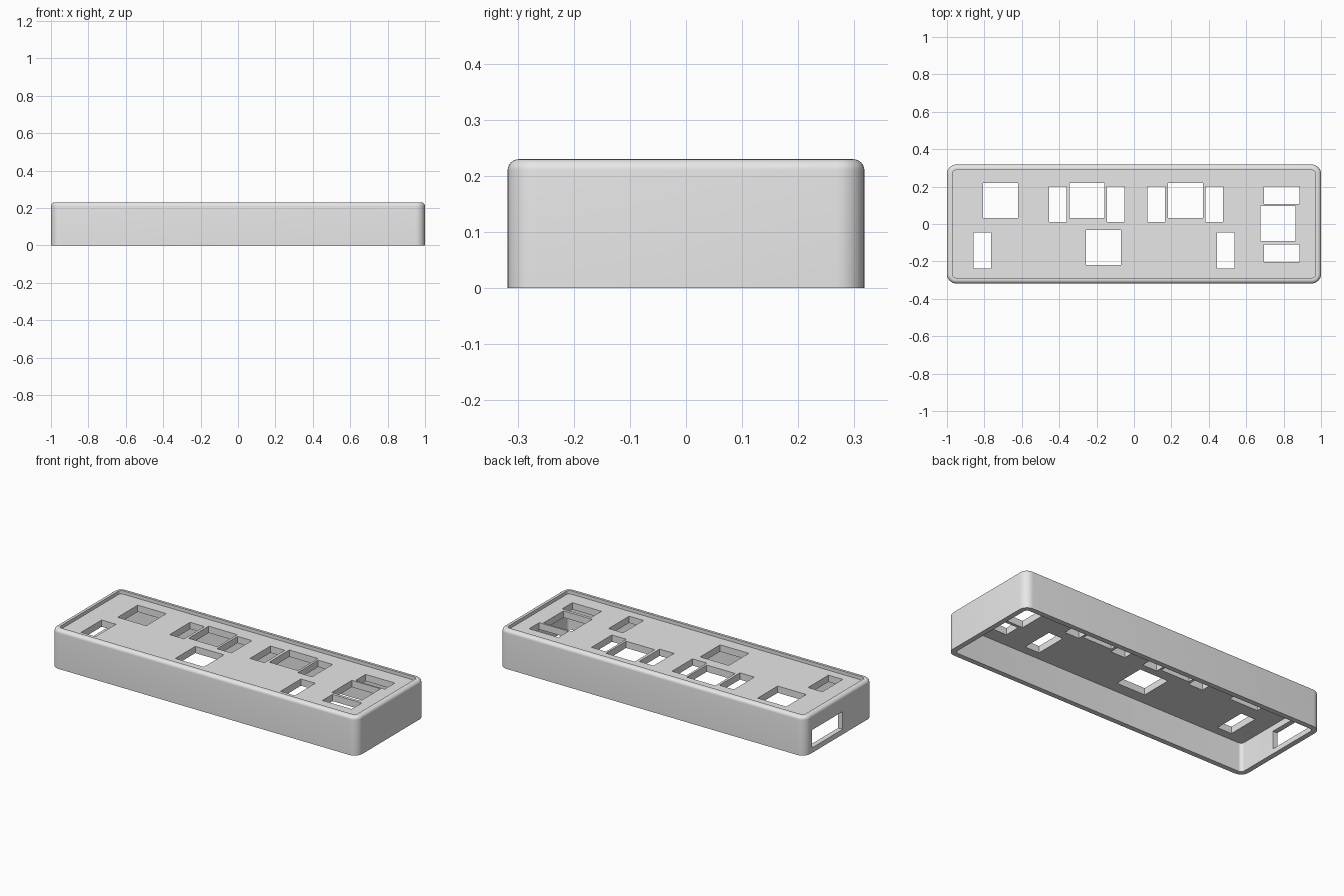
import bpy
import bmesh
from math import cos, sin, pi

cube = bpy.data.objects.get("Cube")
if cube:
    bpy.data.objects.remove(cube, do_unlink=True)

HALF_X, HALF_Y, HEIGHT = 1.0, 0.318, 0.23
WALL, CORNER, FILLET = 0.03, 0.05, 0.02
PLATE_TOP, PLATE_BOTTOM = 0.21, 0.17

grey = bpy.data.materials.new("light grey plastic")
grey.use_nodes = True
grey.diffuse_color = (0.8, 0.8, 0.8, 1)
grey.node_tree.nodes["Principled BSDF"].inputs["Base Color"].default_value = (0.8, 0.8, 0.8, 1)


def make_object(name, bm):
    bmesh.ops.recalc_face_normals(bm, faces=bm.faces)
    mesh = bpy.data.meshes.new(name)
    bm.to_mesh(mesh)
    bm.free()
    mesh.materials.append(grey)
    obj = bpy.data.objects.new(name, mesh)
    bpy.context.collection.objects.link(obj)
    return obj


def rounded_loop(bm, inset, z, segments=8):
    """Ring of vertices around a rounded rectangle."""
    r = CORNER - inset
    cx, cy = HALF_X - CORNER, HALF_Y - CORNER
    ring = []
    for quarter, (sx, sy) in enumerate([(1, 1), (-1, 1), (-1, -1), (1, -1)]):
        for i in range(segments + 1):
            a = (quarter + i / segments) * pi / 2
            ring.append(bm.verts.new((sx * cx + r * cos(a), sy * cy + r * sin(a), z)))
    return ring


def add_box(bm, x0, x1, y0, y1, z0, z1):
    verts = bmesh.ops.create_cube(bm, size=1)["verts"]
    for v in verts:
        v.co.x = x1 if v.co.x > 0 else x0
        v.co.y = y1 if v.co.y > 0 else y0
        v.co.z = z1 if v.co.z > 0 else z0


# Case: one wall profile (inset, height) swept from the ceiling, round to the recessed top
profile = [(WALL, PLATE_BOTTOM), (WALL, 0), (0, 0)]
for step in range(7):
    a = step / 6 * pi / 2
    profile.append((FILLET * (1 - cos(a)), HEIGHT - FILLET + FILLET * sin(a)))
profile += [(WALL, HEIGHT), (WALL, PLATE_TOP)]

bm = bmesh.new()
rings = [rounded_loop(bm, inset, z) for inset, z in profile]
for lower, upper in zip(rings, rings[1:]):
    for i in range(len(lower)):
        j = (i + 1) % len(lower)
        bm.faces.new((lower[i], lower[j], upper[j], upper[i]))
bm.faces.new(rings[0])
bm.faces.new(rings[-1])
case = make_object("case", bm)

# Cutter: square key holes, upright slots, wide slots and the end opening
KEY, LONG, SHORT = 0.187, 0.191, 0.094
holes = []
for x, y in [(-0.715, 0.125), (-0.251, 0.125), (0.276, 0.125), (-0.163, -0.126), (0.771, 0.002)]:
    holes.append((x, y, KEY, KEY))
for x in (-0.407, -0.097, 0.118, 0.43):
    holes.append((x, 0.106, SHORT, LONG))
for x in (-0.812, 0.491):
    holes.append((x, -0.142, SHORT, LONG))
for y in (0.153, -0.156):
    holes.append((0.79, y, LONG, SHORT))

bm = bmesh.new()
for x, y, w, d in holes:
    add_box(bm, x - w / 2, x + w / 2, y - d / 2, y + d / 2, 0.15, 0.3)
add_box(bm, -1.1, -0.94, -0.035, 0.25, 0.03, 0.135)
cutter = make_object("hole_cutter", bm)
cutter.hide_render = True

cut = case.modifiers.new("holes", 'BOOLEAN')
cut.operation = 'DIFFERENCE'
cut.solver = 'EXACT'
cut.object = cutter

bpy.ops.object.select_all(action='DESELECT')
case.select_set(True)
bpy.context.view_layer.objects.active = case
bpy.ops.object.modifier_apply(modifier=cut.name)
bpy.data.objects.remove(cutter, do_unlink=True)
bpy.ops.object.shade_smooth_by_angle(angle=pi / 6)
